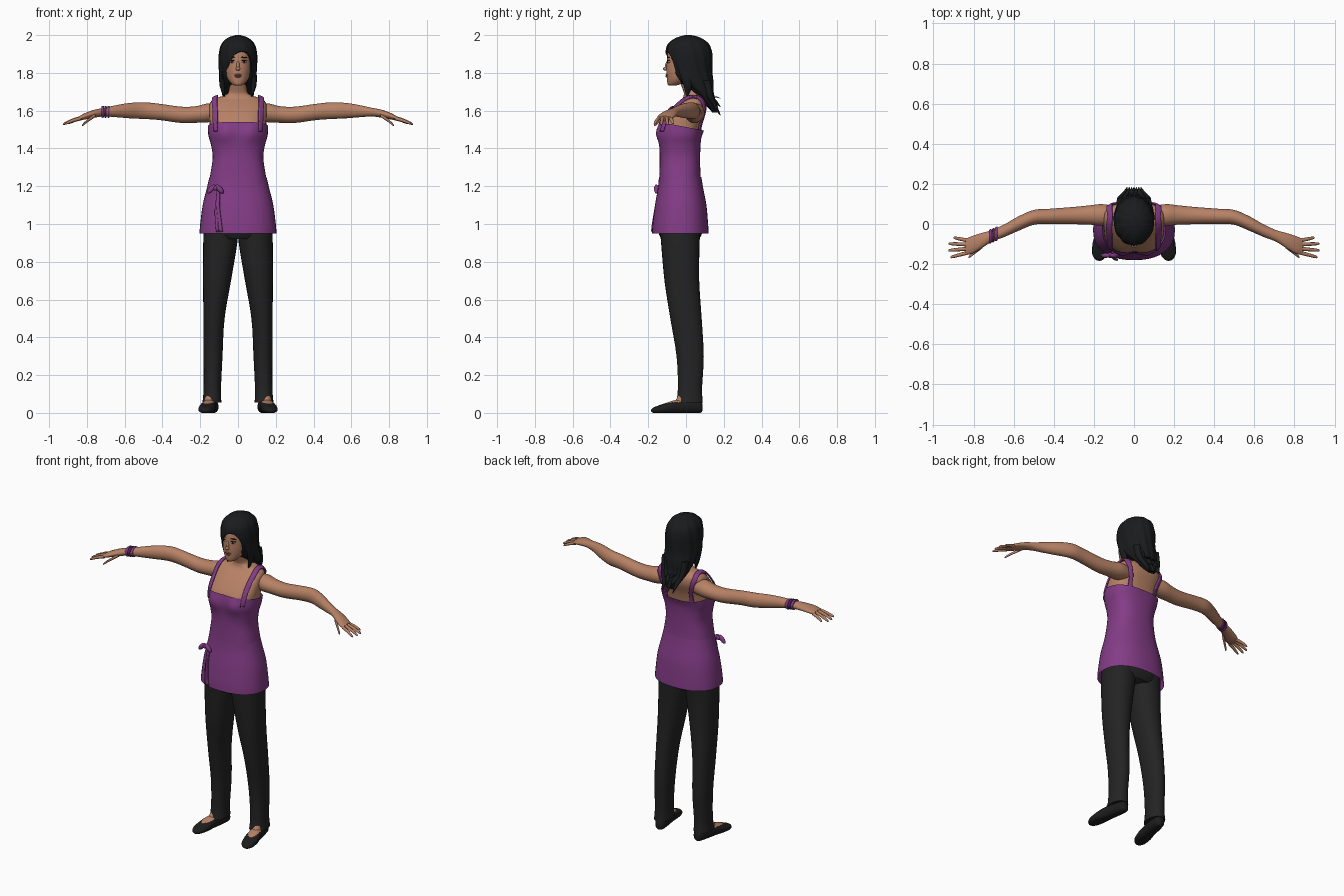
import bpy, bmesh, math
from mathutils import Vector

if "Cube" in bpy.data.objects:
    bpy.data.objects.remove(bpy.data.objects["Cube"], do_unlink=True)


def material(name, r, g, b):
    m = bpy.data.materials.new(name)
    m.use_nodes = True
    m.diffuse_color = (r, g, b, 1)
    bsdf = m.node_tree.nodes["Principled BSDF"]
    bsdf.inputs["Base Color"].default_value = (r, g, b, 1)
    bsdf.inputs["Roughness"].default_value = 0.8
    return m


skin = material("warm skin", 0.47, 0.22, 0.13)
purple = material("purple cloth", 0.23, 0.045, 0.24)
plum = material("dark plum", 0.09, 0.015, 0.09)
black = material("black trousers", 0.017, 0.017, 0.018)
leather = material("black leather", 0.012, 0.012, 0.012)
hair = material("black hair", 0.010, 0.011, 0.012)
lip = material("brown lips", 0.30, 0.10, 0.075)
white = material("eye white", 0.55, 0.50, 0.46)

made = []


def finish(name, bm, *mats):
    bmesh.ops.recalc_face_normals(bm, faces=bm.faces)
    me = bpy.data.meshes.new(name)
    bm.to_mesh(me)
    bm.free()
    ob = bpy.data.objects.new(name, me)
    bpy.context.collection.objects.link(ob)
    for m in mats:
        me.materials.append(m)
    made.append(ob)
    return ob


def smooth_path(rows, steps):
    """Catmull-Rom interpolation through rows of numbers."""
    out = []
    for i in range(len(rows) - 1):
        p0, p1, p2 = rows[max(i - 1, 0)], rows[i], rows[i + 1]
        p3 = rows[min(i + 2, len(rows) - 1)]
        for k in range(steps):
            t = k / steps
            out.append([b + t * ((c - a) / 2 + t * ((a - 2.5 * b + 2 * c - d / 2)
                        + t * (3 * b - 3 * c + d - a) / 2))
                        for a, b, c, d in zip(p0, p1, p2, p3)])
    return out + [list(rows[-1])]


def loft(name, rows, mats, axis="z", sides=28, power=2, steps=4, shape=None, caps=True):
    """Skin rings (x, y, z, half width, half depth) set across one axis."""
    bm = bmesh.new()
    rings = []
    for x, y, z, a, b in smooth_path(rows, steps):
        ring = []
        for i in range(sides):
            t = math.tau * i / sides
            c, s = math.cos(t), math.sin(t)
            u = a * math.copysign(abs(c) ** (2 / power), c)
            v = b * math.copysign(abs(s) ** (2 / power), s)
            off = {"z": (u, v, 0), "x": (0, u, v), "y": (u, 0, v)}[axis]
            p = Vector((x, y, z)) + Vector(off)
            if shape:
                shape(p, t)
            ring.append(bm.verts.new(p))
        rings.append(ring)
    for lo, hi in zip(rings, rings[1:]):
        for i in range(sides):
            j = (i + 1) % sides
            bm.faces.new((lo[i], lo[j], hi[j], hi[i]))
    if caps:
        bm.faces.new(rings[0])
        bm.faces.new(rings[-1])
    return finish(name, bm, *mats)


def ball(name, loc, scale, mat, rot=(0, 0, 0)):
    bm = bmesh.new()
    bmesh.ops.create_uvsphere(bm, u_segments=24, v_segments=14, radius=1)
    bmesh.ops.scale(bm, vec=scale, verts=bm.verts)
    ob = finish(name, bm, mat)
    ob.location, ob.rotation_euler = loc, rot
    return ob


def ribbon(name, path, width, mat, target, offset):
    """Cloth strip laid onto a target surface."""
    bm = bmesh.new()
    lines = [[bm.verts.new((x + width * (k / 4 - 0.5), y, z)) for k in range(5)]
             for x, y, z in smooth_path(path, 5)]
    for lo, hi in zip(lines, lines[1:]):
        for k in range(4):
            bm.faces.new((lo[k], lo[k + 1], hi[k + 1], hi[k]))
    ob = finish(name, bm, mat)
    wrap = ob.modifiers.new("lay on", "SHRINKWRAP")
    wrap.target, wrap.offset, wrap.wrap_mode = target, offset, "OUTSIDE_SURFACE"
    thick = ob.modifiers.new("thickness", "SOLIDIFY")
    thick.thickness, thick.offset = 0.009, 0
    return ob


# Torso and neck
def bust(p, t):
    if p.y < -0.03:
        p.y -= 0.022 * math.exp(-((abs(p.x) - 0.07) / 0.05) ** 2 - ((p.z - 1.48) / 0.05) ** 2)


def neckline(p, t):
    bust(p, t)
    if p.z > 1.42:
        p.z -= (p.z - 1.42) * 1.6 * (p.y + 0.14)


trunk = [(0, -.03, 1.18, .15, .108), (0, -.032, 1.26, .138, .1), (0, -.032, 1.35, .125, .098),
         (0, -.032, 1.42, .134, .1), (0, -.03, 1.48, .148, .103), (0, -.022, 1.54, .15, .108)]
shoulders = [(0, .01, 1.6, .152, .097), (0, .03, 1.64, .148, .077), (0, .038, 1.663, .125, .058),
             (0, .038, 1.682, .07, .05), (0, .033, 1.7, .05, .046), (0, .015, 1.75, .045, .045),
             (0, .01, 1.8, .045, .045)]
torso = loft("torso", trunk + shoulders, [skin], power=2.5, sides=40, shape=bust)

# Tunic
loft("tunic_bodice", [(x, y, z, a + .009, b + .009) for x, y, z, a, b in trunk], [purple],
     power=2.5, sides=40, shape=neckline, caps=False)
skirt = loft("tunic_skirt", [(0, -.03, .95, .204, .15), (0, -.03, 1.0, .2, .147),
             (0, -.028, 1.1, .187, .136), (0, -.029, 1.19, .165, .12),
             (0, -.031, 1.25, .151, .112)], [purple], power=2.3, sides=40, caps=False)
for s, side in ((1, "left"), (-1, "right")):
    ribbon(side + "_strap", [(s * x, y, z) for x, y, z in (
        (.122, -.13, 1.49), (.124, -.1, 1.57), (.127, -.03, 1.65), (.126, .04, 1.69),
        (.122, .1, 1.63), (.112, .12, 1.55), (.1, .1, 1.47))], .034, purple, torso, .009)

# Bow on the hip
ball("bow_knot", (-.12, -.155, 1.19), (.014, .014, .014), purple)
for s, side in ((1, "left"), (-1, "right")):
    ball(side + "_bow_loop", (-.12 + s * .022, -.157, 1.185), (.014, .012, .03), purple,
         (0, -s * .75, 0))
    ribbon(side + "_bow_tail", [(-.12, -.17, 1.185), (-.118 + s * .008, -.18, 1.08),
           (-.108 + s * .012, -.2, .96)], .02, purple, skirt, .006 + .003 * s)

# Trousers
loft("trouser_seat", [(0, -.03, .92, .12, .1), (0, -.03, .97, .182, .118),
     (0, -.03, 1.1, .165, .11)], [black], power=2.3)
leg = [(.092, -.03, .98, .088, .108), (.094, -.03, .9, .09, .102), (.111, -.022, .7, .074, .092),
       (.127, 0, .5, .056, .083), (.132, .022, .3, .05, .072), (.136, .021, .13, .046, .064),
       (.138, .018, .055, .05, .071)]
for s, side in ((1, "left"), (-1, "right")):
    loft(side + "_trouser_leg", [(s * r[0], *r[1:]) for r in leg], [black], power=2.2)


# Feet in flat shoes
def flatten(p, t):
    p.z = max(p.z, 0)


shoe = [(0, .088, .03, .01, .018), (0, .075, .031, .028, .031), (0, .02, .034, .036, .036),
        (0, -.05, .033, .038, .036), (0, -.1, .026, .043, .029), (0, -.15, .018, .038, .02),
        (0, -.175, .014, .024, .014), (0, -.186, .012, .008, .007)]
ankle = [(0, -.03, .04, .03, .052), (0, -.005, .075, .03, .046), (0, .015, .13, .03, .04)]
for s, side in ((1, "left"), (-1, "right")):
    flat = loft(side + "_shoe", shoe, [leather, skin], axis="y", power=2.3, sides=40,
                steps=8, shape=flatten)
    for f in flat.data.polygons:
        c = f.center
        if c.z > .02 and (c.x / .03) ** 2 + ((c.y + .05) / .07) ** 2 < 1:
            f.material_index = 1
    for ob in (flat, loft(side + "_ankle", ankle, [skin])):
        ob.location.x = s * .145
        ob.rotation_euler.z = s * .18

# Arms, hands and fingers
arm = [(.1, .045, 1.59, .045, .042), (.16, .045, 1.588, .054, .05), (.22, .045, 1.58, .048, .044),
       (.3, .042, 1.578, .043, .043), (.42, .038, 1.594, .038, .043), (.5, .033, 1.6, .037, .044),
       (.58, 0, 1.6, .036, .04), (.65, -.035, 1.597, .031, .031), (.71, -.06, 1.592, .029, .023),
       (.76, -.083, 1.584, .038, .021), (.81, -.105, 1.57, .044, .017), (.84, -.113, 1.56, .038, .011)]
fingers = {"index": ((.83, -.143, 1.56), (.915, -.166, 1.53)),
           "middle": ((.83, -.123, 1.564), (.926, -.132, 1.528)),
           "ring": ((.83, -.102, 1.563), (.924, -.098, 1.528)),
           "little": ((.825, -.083, 1.56), (.9, -.068, 1.532)),
           "thumb": ((.755, -.11, 1.575), (.825, -.166, 1.522))}
for s, side in ((1, "left"), (-1, "right")):
    loft(side + "_arm", [(s * r[0], *r[1:]) for r in arm], [skin], axis="x")
    for name, (base, tip) in fingers.items():
        rows = []
        for t, r in ((0, .010), (.5, .009), (.9, .007), (1, .003)):
            p = Vector(base).lerp(Vector(tip), t)
            rows.append((s * p.x, p.y, p.z + .012 * t * (1 - t), r, r))
        loft(f"{side}_{name}_finger", rows, [skin], axis="x", sides=10)

# Bracelets on the right wrist
for i, mat in enumerate((purple, plum, purple)):
    x = .68 + .015 * i
    loft(f"bracelet_{i + 1}", [(-x - d, -.047 - .4 * (x + d - .68), 1.594, r, r - .004)
         for d, r in ((0, .033), (.006, .036), (.012, .033))], [mat], axis="x")

# Head and face
loft("head", [(0, -.075, 1.732, .014, .014), (0, -.06, 1.742, .034, .038),
     (0, -.04, 1.77, .056, .061), (0, -.024, 1.81, .068, .08), (0, -.014, 1.86, .073, .088),
     (0, -.008, 1.91, .073, .088), (0, 0, 1.95, .062, .075), (0, .005, 1.98, .03, .04)], [skin])
ball("nose_bridge", (0, -.1, 1.842), (.008, .01, .026), skin, (-.25, 0, 0))
ball("nose_tip", (0, -.108, 1.822), (.012, .013, .01), skin)
ball("upper_lip", (0, -.099, 1.789), (.02, .01, .005), lip)
ball("lower_lip", (0, -.098, 1.781), (.016, .01, .006), lip)
for s, side in ((1, "left"), (-1, "right")):
    ball(side + "_eye", (s * .031, -.09, 1.858), (.014, .008, .006), white, (0, 0, s * .3))
    ball(side + "_iris", (s * .031, -.096, 1.859), (.006, .003, .006), leather)
    ball(side + "_upper_lid", (s * .032, -.092, 1.865), (.016, .009, .003), leather, (0, s * .1, s * .3))
    ball(side + "_eyebrow", (s * .033, -.094, 1.882), (.018, .006, .003), hair, (0, s * .1, s * .3))


# Hair with a swept opening for the face
def waves(p, t):
    p.x *= 1 + .025 * math.cos(11 * t + 9 * p.z)
    p.y += .003 * math.sin(13 * t + 20 * p.z)


mane = loft("hair", [(0, .155, 1.59, .025, .012), (0, .14, 1.62, .048, .026),
            (0, .113, 1.66, .068, .04), (0, .087, 1.7, .086, .058), (0, .055, 1.75, .096, .09),
            (0, .03, 1.8, .099, .108), (0, .018, 1.85, .101, .12), (0, .015, 1.9, .1, .122),
            (0, .013, 1.95, .088, .109), (0, .013, 1.985, .055, .065), (0, .013, 2, .012, .015)],
            [hair], sides=56, shape=waves)
cutter = ball("face_cutter", (.008, -.13, 1.8), (.074, .115, .122), hair, (0, .25, 0))
cutter.hide_render = True
cut = mane.modifiers.new("face opening", "BOOLEAN")
cut.operation, cut.solver, cut.object = "DIFFERENCE", "EXACT", cutter

# Loose locks beside the face and down the back
for s, side in ((1, "left"), (-1, "right")):
    loft(side + "_front_lock", [(s * .082, -.02, 1.88, .012, .025), (s * .086, -.005, 1.8, .013, .03),
         (s * .083, .01, 1.73, .014, .022), (s * .072, .005, 1.675, .003, .005)], [hair], sides=12)
for i in range(7):
    k = (i - 3) / 3
    drop = .045 * (i % 3)
    loft(f"back_lock_{i + 1}", [(k * .07, .105, 1.76, .018, .025), (k * .065, .125, 1.68, .018, .02),
         (k * .045, .15, 1.63 + drop / 2, .015, .014), (k * .035, .182, 1.575 + drop, .002, .002)],
         [hair], sides=12)

# Smooth shading with crisp edges
bpy.ops.object.select_all(action="DESELECT")
for ob in made:
    ob.select_set(True)
bpy.context.view_layer.objects.active = torso
bpy.ops.object.shade_smooth_by_angle(angle=math.radians(50))
cutter.select_set(False)
cutter.hide_set(True)
